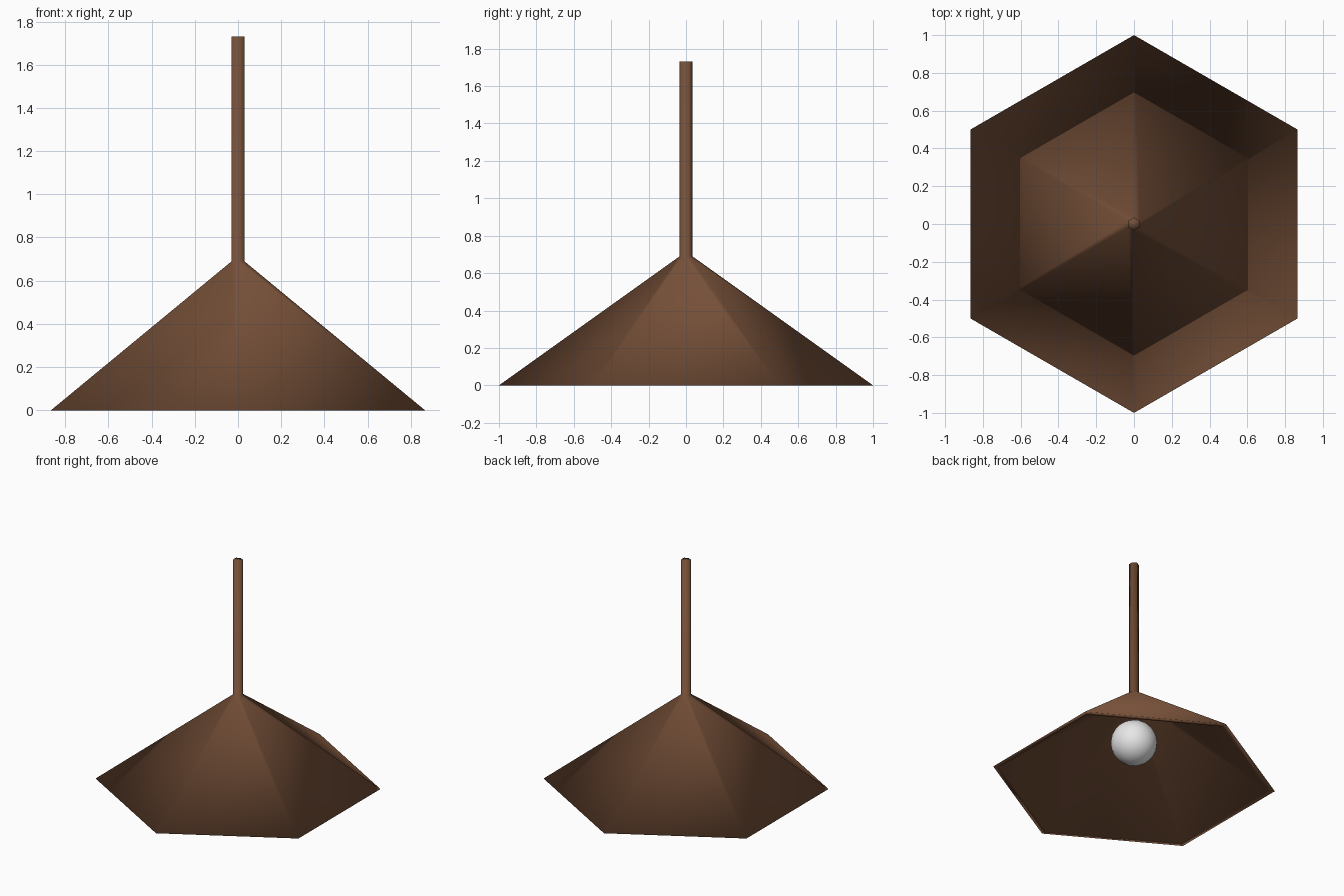
import bpy, bmesh, math

if "Cube" in bpy.data.objects:
    bpy.data.objects.remove(bpy.data.objects["Cube"])


def material(name, rgb):
    m = bpy.data.materials.new(name)
    m.diffuse_color = (*rgb, 1)
    m.use_nodes = True
    m.node_tree.nodes["Principled BSDF"].inputs["Base Color"].default_value = m.diffuse_color
    return m


def finish(bm, name, mat):
    bmesh.ops.recalc_face_normals(bm, faces=bm.faces)
    for f in bm.faces:
        f.smooth = True
    me = bpy.data.meshes.new(name)
    bm.to_mesh(me)
    bm.free()
    ob = bpy.data.objects.new(name, me)
    bpy.context.collection.objects.link(ob)
    me.materials.append(mat)
    return ob


brown = material("dark brown", (0.18, 0.08, 0.04))
white = material("warm white", (0.8, 0.8, 0.8))

# Hexagonal shade and hanging rod: one closed profile (radius, height)
# running from the rod top down the outside, under the rim and up the inside
SIDES = 6
profile = [(0.034, 1.73), (0.034, 0.69), (1.0, 0.0), (0.955, 0.0), (0.03, 0.655)]
bm = bmesh.new()
rings = []
for r, z in profile:
    ring = []
    for i in range(SIDES):
        a = math.pi / 2 + i * math.tau / SIDES
        ring.append(bm.verts.new((r * math.cos(a), r * math.sin(a), z)))
    rings.append(ring)
for a, b in zip(rings, rings[1:]):
    for i in range(SIDES):
        j = (i + 1) % SIDES
        bm.faces.new((a[i], b[i], b[j], a[j]))
bm.faces.new(rings[0])
bm.faces.new(rings[-1])
finish(bm, "shade_and_rod", brown)

# Light bulb hanging inside the shade
bm = bmesh.new()
bmesh.ops.create_icosphere(bm, subdivisions=3, radius=0.163)
bmesh.ops.translate(bm, verts=bm.verts, vec=(0, 0, 0.29))
finish(bm, "bulb", white)
